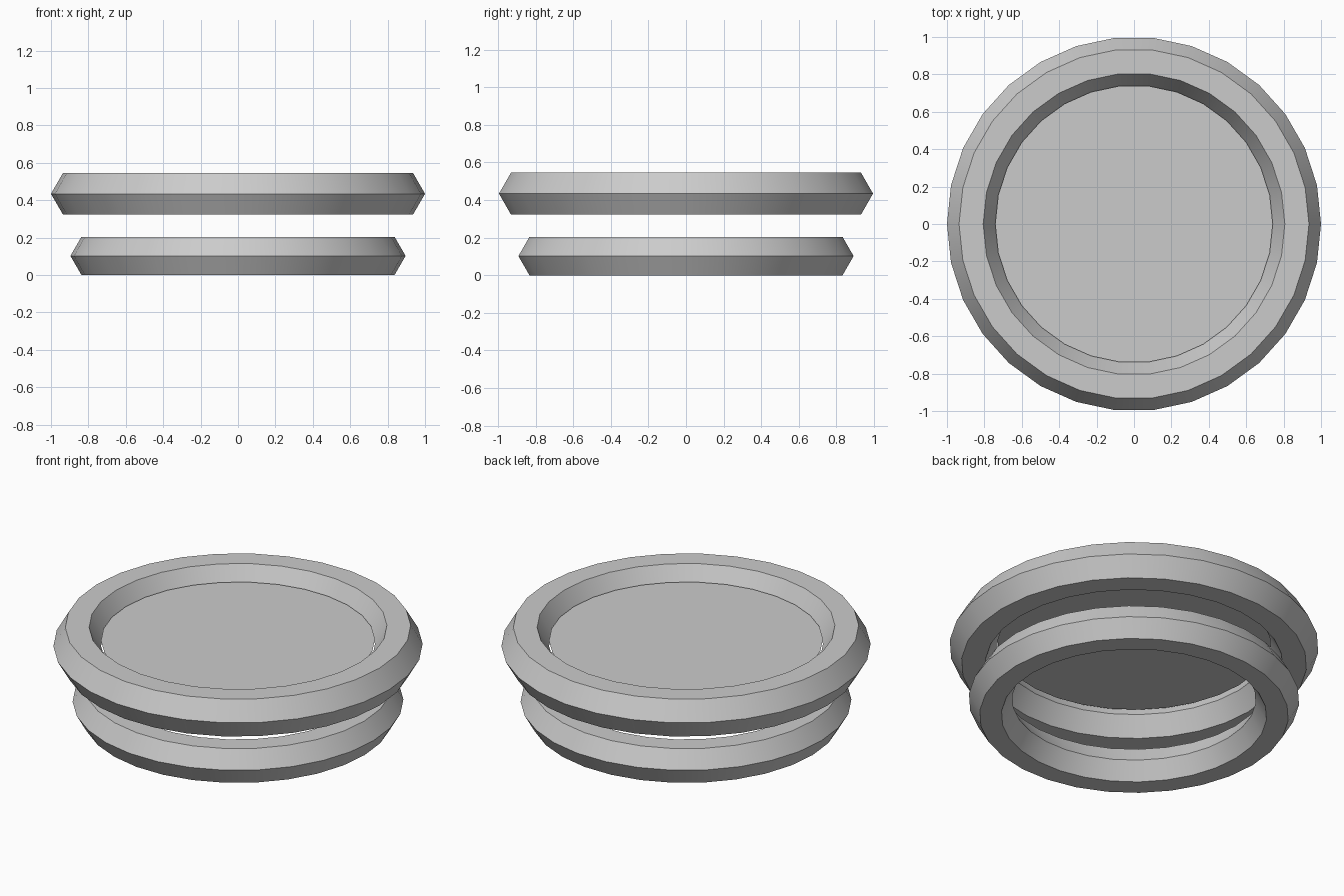
import bpy, math

if "Cube" in bpy.data.objects:
    bpy.data.objects.remove(bpy.data.objects["Cube"])

SIDES = 30


def ring(name, outer, minor, z):
    # hexagonal-section ring
    bpy.ops.mesh.primitive_torus_add(
        major_segments=SIDES, minor_segments=6,
        major_radius=outer - minor, minor_radius=minor, location=(0, 0, z))
    ob = bpy.context.object
    ob.name = name
    bpy.ops.object.shade_smooth_by_angle(angle=math.radians(35))
    return ob


# lower and upper rings
ring("lower_ring", 0.896, 0.118, 0.102)
ring("upper_ring", 1.0, 0.129, 0.434)

# thin plate set inside the upper ring, with a vertex on +x like the rings
bpy.ops.mesh.primitive_circle_add(
    vertices=SIDES, radius=0.742, fill_type='NGON',
    location=(0, 0, 0.465), rotation=(0, 0, math.pi / 2))
plate = bpy.context.object
plate.name = "centre_plate"
